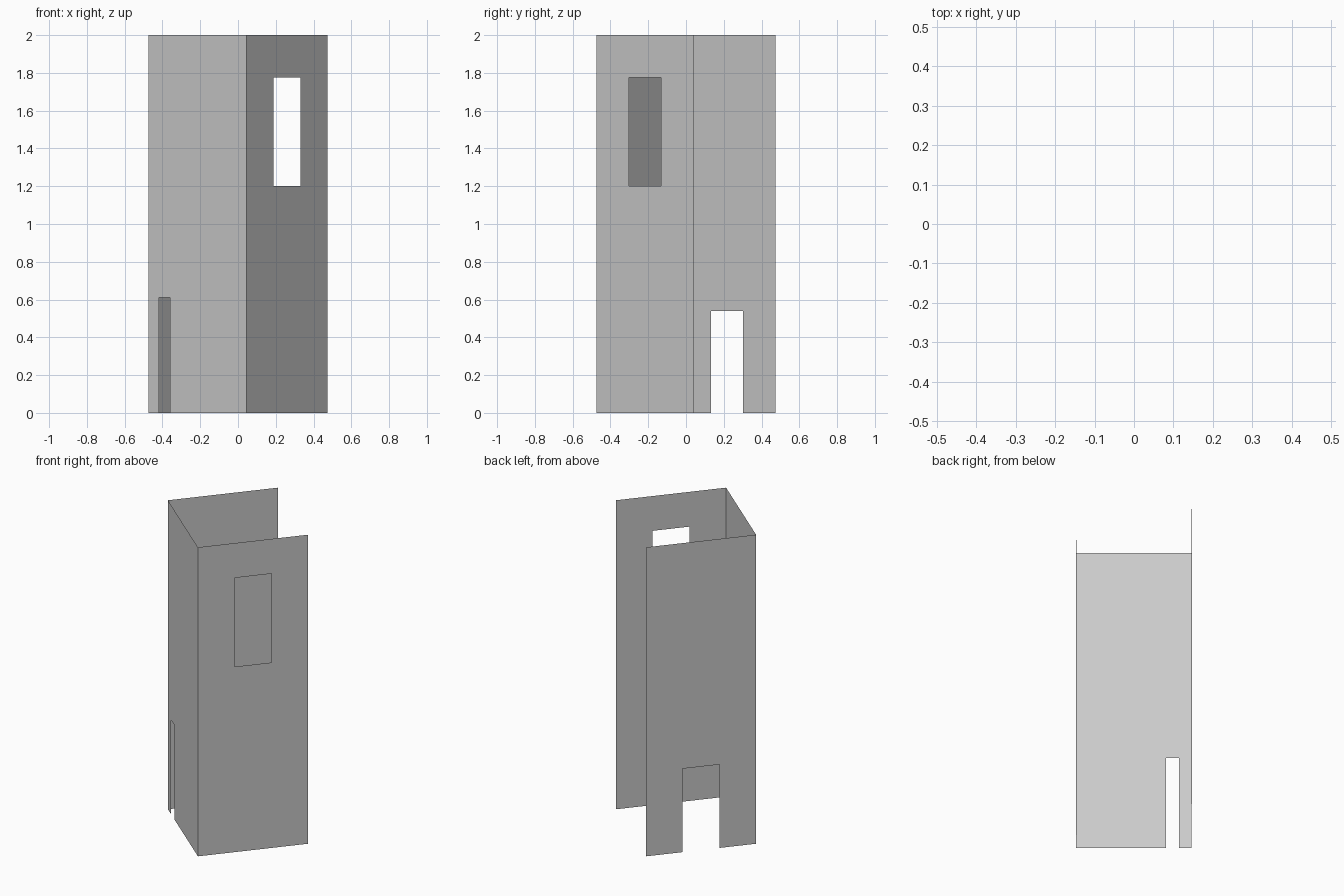
import bpy
import bmesh

if "Cube" in bpy.data.objects:
    bpy.data.objects.remove(bpy.data.objects["Cube"])

HEIGHT = 2.0

# Corners of the square plan; the fourth side is left open
A, B, C, D = (-0.045, 0.474), (-0.474, -0.04), (0.045, -0.474), (0.474, 0.04)


def wall(name, start, end, opening):
    """Thin sheet wall with one rectangular opening (u0, u1 fractions; z0, z1)."""
    u0, u1, z0, z1 = opening
    us = [0, u0, u1, 1]
    zs = sorted({0, z0, z1, HEIGHT})
    bm = bmesh.new()

    def point(u, z):
        return (start[0] + (end[0] - start[0]) * u,
                start[1] + (end[1] - start[1]) * u, z)

    grid = [[bm.verts.new(point(u, z)) for u in us] for z in zs]
    for j in range(len(zs) - 1):
        for i in range(len(us) - 1):
            if i == 1 and zs[j] == z0:
                continue  # the opening
            bm.faces.new((grid[j][i], grid[j][i + 1],
                          grid[j + 1][i + 1], grid[j + 1][i]))
    # Clear the flat seams so each wall is a clean sheet
    bmesh.ops.dissolve_limit(bm, angle_limit=0.01, verts=bm.verts, edges=bm.edges)
    bmesh.ops.triangulate(bm, faces=bm.faces)
    mesh = bpy.data.meshes.new(name)
    bm.to_mesh(mesh)
    bm.free()
    obj = bpy.data.objects.new(name, mesh)
    bpy.context.collection.objects.link(obj)
    return obj


# Left wall with doorway, front wall with slit, right wall with high window
wall("doorway_wall", A, B, (0.333, 0.667, 0, 0.54))
wall("slit_wall", B, C, (0.107, 0.222, 0, 0.61))
wall("window_wall", C, D, (0.333, 0.667, 1.2, 1.775))
